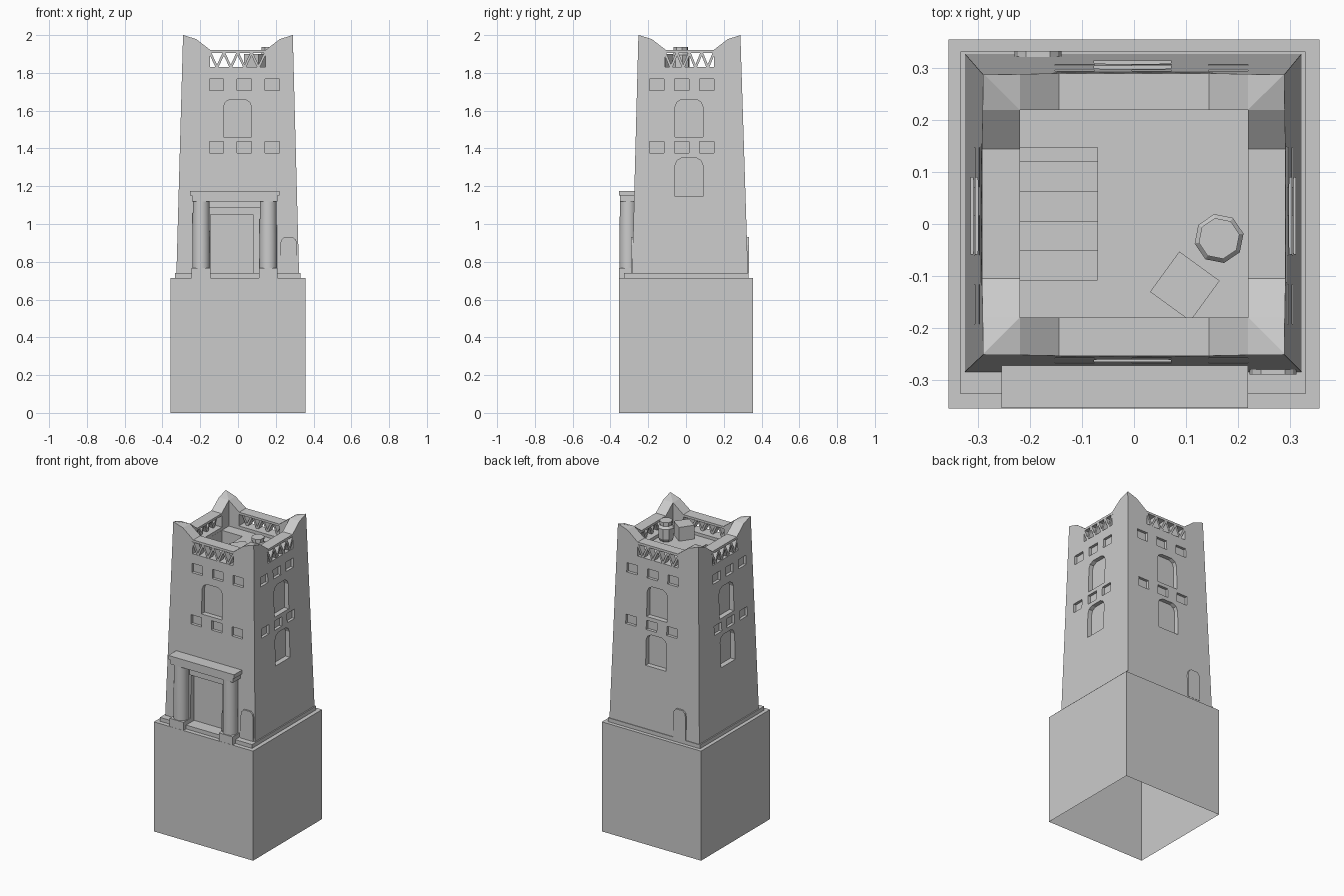
import bpy, bmesh, math
from mathutils import Matrix

if "Cube" in bpy.data.objects:
    bpy.data.objects.remove(bpy.data.objects["Cube"])


def finish(name, bm):
    bmesh.ops.recalc_face_normals(bm, faces=bm.faces[:])
    me = bpy.data.meshes.new(name)
    bm.to_mesh(me)
    bm.free()
    ob = bpy.data.objects.new(name, me)
    bpy.context.collection.objects.link(ob)
    return ob


def loft(bm, a, b):
    va, vb = [bm.verts.new(p) for p in a], [bm.verts.new(p) for p in b]
    n = len(a)
    bm.faces.new(va)
    bm.faces.new(vb)
    for i in range(n):
        bm.faces.new((va[i], va[(i + 1) % n], vb[(i + 1) % n], vb[i]))


def prism(name, axis, pts, lo, hi, bm=None):
    """Extrude (u, z) points along axis 'x' or 'y'."""
    own = bm is None
    bm = bm or bmesh.new()
    f = (lambda u, z, d: (d, u, z)) if axis == 'x' else (lambda u, z, d: (u, d, z))
    loft(bm, [f(u, z, lo) for u, z in pts], [f(u, z, hi) for u, z in pts])
    return finish(name, bm) if own else None


def rect(u0, u1, z0, z1):
    return [(u0, z0), (u1, z0), (u1, z1), (u0, z1)]


def box(name, x0, x1, y0, y1, z0, z1):
    return prism(name, 'y', rect(x0, x1, z0, z1), y0, y1)


def lathe(name, prof, n, x, y, turn=0.0):
    bm = bmesh.new()
    rings = [[bm.verts.new((x + r * math.cos(turn + 2 * math.pi * i / n),
                            y + r * math.sin(turn + 2 * math.pi * i / n), z)) for i in range(n)]
             for r, z in prof]
    for a, b in zip(rings, rings[1:]):
        for i in range(n):
            bm.faces.new((a[i], a[(i + 1) % n], b[(i + 1) % n], b[i]))
    bm.faces.new(rings[0])
    bm.faces.new(rings[-1])
    return finish(name, bm)


# tapered tower body: wall plane position for each side at height z
WALLS = {'front': ('y', -1, -.285, -.252), 'back': ('y', 1, .328, .288),
         'right': ('x', 1, .323, .29), 'left': ('x', -1, -.326, -.291)}


def wall(side, z):
    a, s, lo, hi = WALLS[side]
    return lo + (hi - lo) * (z - .74) / 1.26


def ring(z):
    l, r, f, b = (wall(s, z) for s in ('left', 'right', 'front', 'back'))
    return [(l, f, z), (r, f, z), (r, b, z), (l, b, z)]


bm = bmesh.new()
loft(bm, ring(.73), ring(2.0))
tower = finish('tower_body', bm)


def cut(c):
    c.hide_render = True
    m = tower.modifiers.new('cut', 'BOOLEAN')
    m.operation, m.object, m.solver = 'DIFFERENCE', c, 'EXACT'
    bpy.context.view_layer.objects.active = tower
    bpy.ops.object.modifier_apply(modifier=m.name)
    bpy.data.objects.remove(c)


def on_wall(name, side, pts, z, inset, out, bm=None):
    a, s = WALLS[side][:2]
    w = wall(side, z)
    return prism(name, a, pts, w - s * inset, w + s * out, bm)


# roof terrace and sunken stair
cut(box('roof_cut', -.22, .22, -.18, .22, 1.81, 2.2))
steps = [(.147, 1.85), (.147, 1.61)]
for i, y in enumerate((.12, .063, .006, -.05)):
    steps += [(y, 1.61 + .04 * i), (y, 1.65 + .04 * i)]
steps += [(-.108, 1.77), (-.108, 1.85)]
cut(prism('stair_cut', 'x', steps, -.2195, -.07))

# dipped parapets leaving raised corner horns
for axis, c in (('y', 0), ('x', .02)):
    h = .29 if axis == 'y' else .27
    i = h - .07
    m = i - .075
    pts = [(c - h - .001, 2.001), (c - i, 1.978), (c - m, 1.92),
           (c + m, 1.92), (c + i, 1.978), (c + h + .001, 2.001),
           (c + h + .001, 2.2), (c - h - .001, 2.2)]
    cut(prism('parapet_cut', axis, pts, -.6, .6))
    # lattice openings through opposite parapets
    u0, u1 = (-.148, .145) if axis == 'y' else (-.112, .148)
    cut(prism('lattice_cut', axis, rect(u0, u1, 1.83, 1.905), -.6, .6))

# windows on every wall
def arch(u, w, z0, z1):
    h = w / 2
    right = [(h, z0), (h, z1 - .04), (h * .86, z1 - .014), (h * .52, z1)]
    return [(u + a, z) for a, z in right] + [(u - a, z) for a, z in reversed(right)]


for side, (axis, s, _, _) in WALLS.items():
    us = (-.114, .034, .182) if axis == 'y' else (-.155, -.022, .109)
    for zc in (1.738, 1.406):
        for u in us:
            cut(on_wall('vent_cut', side, rect(u - .038, u + .038, zc - .03, zc + .03), zc, .018, .1))
    mid = -.003 if axis == 'y' else .016
    cut(on_wall('window_cut', side, arch(mid, .148, 1.46, 1.66), 1.56, .03, .1))
    if side != 'front':
        cut(on_wall('window_cut', side, arch(mid, .148, 1.145, 1.35), 1.25, .03, .1))
    # zigzag lattice bars
    u0, u1 = (-.148, .145) if axis == 'y' else (-.112, .148)
    bm = bmesh.new()
    d = (u1 - u0) / 8
    for i in range(8):
        a, b = u0 + d * i, u0 + d * (i + 1)
        za, zb = (1.907, 1.828) if i % 2 == 0 else (1.828, 1.907)
        on_wall('', side, [(a - .007, za), (a + .007, za), (b + .007, zb), (b - .007, zb)],
                1.87, .04, 0, bm)
    finish(side + '_lattice', bm)

# doorway
cut(on_wall('door_cut', 'front', rect(-.145, .08, .74, 1.05), .9, .035, .1))
on_wall('door_header', 'front', rect(-.15, .118, 1.05, 1.09), 1.07, .02, .008)

# base block, open underneath
base = box('base_block', -.358, .358, -.356, .356, 0, .715)
bm = bmesh.new()
bm.from_mesh(base.data)
bmesh.ops.delete(bm, geom=[f for f in bm.faces if f.calc_center_median().z < .01], context='FACES')
bm.to_mesh(base.data)
bm.free()
box('plinth', -.334, .331, -.328, .332, .713, .74)

# portico
for side, x in (('left', -.195), ('right', .16)):
    box(side + '_column_base', x - .05, x + .05, -.355, -.26, .713, .768)
    col = lathe(side + '_column', [(.046, .768), (.046, .9), (.044, 1.121)], 24, x, -.306)
    bpy.ops.object.select_all(action='DESELECT')
    col.select_set(True)
    bpy.context.view_layer.objects.active = col
    bpy.ops.object.shade_smooth_by_angle()
box('portico_beam', -.243, .21, -.35, -.255, 1.12, 1.15)
box('portico_cap', -.255, .22, -.355, -.25, 1.15, 1.176)

# low round-topped slabs at the wall foot
for side, u in (('front', .268), ('back', -.185)):
    on_wall(side + '_slab', side, arch(u, .09, .74, .93), .76, .03, .006)

# roof clutter: crate and jar
crate = box('roof_crate', -.048, .048, -.048, .048, 0, .092)
crate.matrix_world = Matrix.Translation((.098, -.12, 1.808)) @ Matrix.Rotation(math.radians(-36), 4, 'Z')
lathe('roof_jar', [(.036, 1.808), (.048, 1.83), (.048, 1.895), (.035, 1.91), (.035, 1.918),
                   (.04, 1.92), (.04, 1.937)], 8, .164, -.028, .2)
